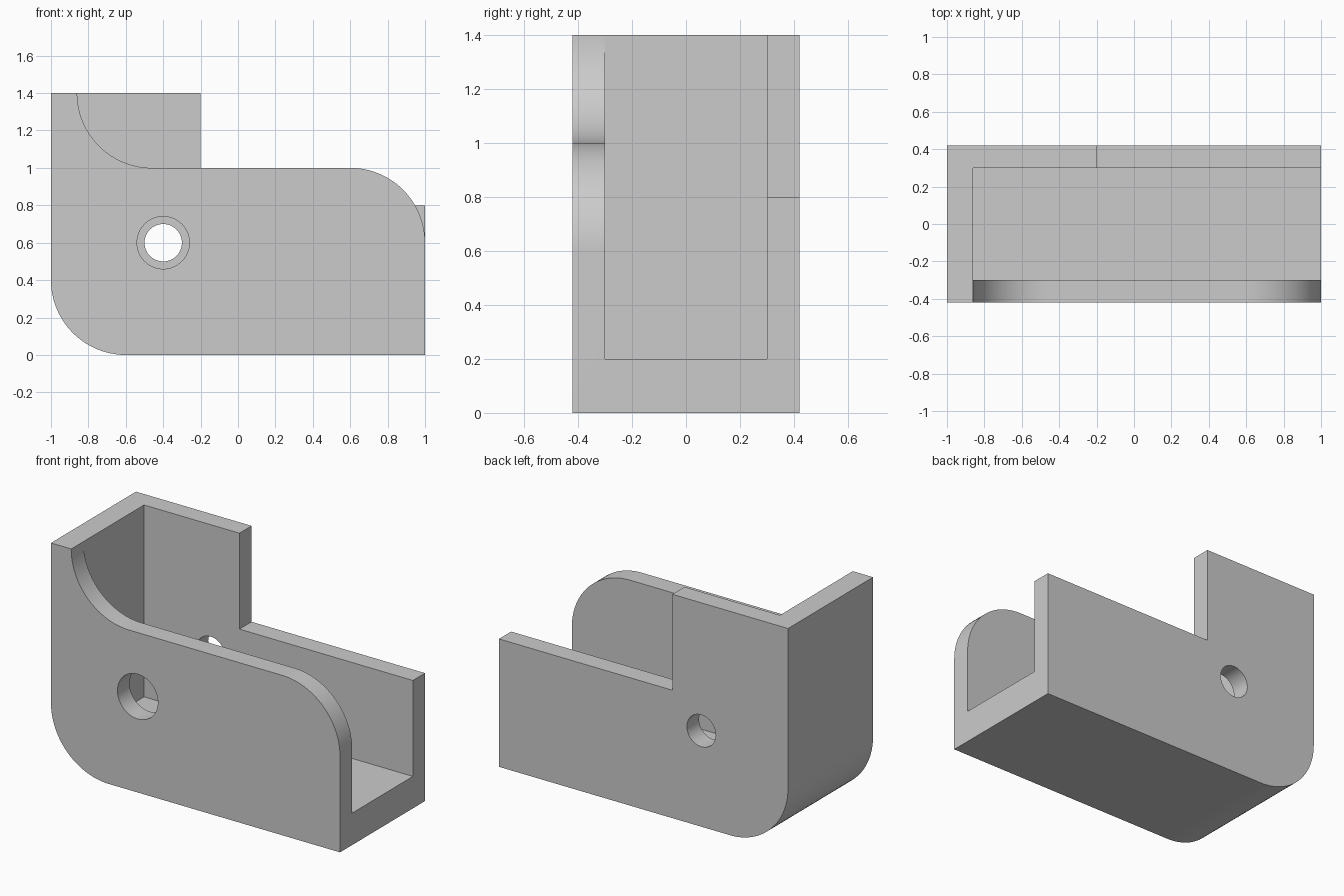
import bpy, bmesh, math

cube = bpy.data.objects.get("Cube")
if cube:
    bpy.data.objects.remove(cube, do_unlink=True)

HALF_DEPTH, WALL, RADIUS = 0.42, 0.12, 0.4
INNER_X, INNER_Y = -0.86, HALF_DEPTH - WALL

grey = bpy.data.materials.new("plain grey")
grey.use_nodes = True
colour = (0.6, 0.6, 0.6, 1)
grey.diffuse_color = colour
grey.node_tree.nodes["Principled BSDF"].inputs["Base Color"].default_value = colour


def arc(cx, cz, start, end, radius=RADIUS, steps=24):
    """Points along an arc in the x-z plane, angles in degrees."""
    angles = [math.radians(start + (end - start) * i / steps) for i in range(steps + 1)]
    return [(cx + radius * math.cos(a), cz + radius * math.sin(a)) for a in angles]


def extrude(name, profile, y0, y1):
    """Solid made by extruding an x-z profile from y0 to y1."""
    bm = bmesh.new()
    face = bm.faces.new([bm.verts.new((x, y0, z)) for x, z in profile])
    out = bmesh.ops.extrude_face_region(bm, geom=[face])
    verts = [v for v in out["geom"] if isinstance(v, bmesh.types.BMVert)]
    bmesh.ops.translate(bm, verts=verts, vec=(0, y1 - y0, 0))
    bmesh.ops.recalc_face_normals(bm, faces=bm.faces)
    mesh = bpy.data.meshes.new(name)
    bm.to_mesh(mesh)
    bm.free()
    obj = bpy.data.objects.new(name, mesh)
    bpy.context.collection.objects.link(obj)
    return obj


def rect(x0, x1, z0, z1):
    return [(x0, z0), (x1, z0), (x1, z1), (x0, z1)]


def circle(radius):
    return arc(-0.4, 0.6, 0, 360, radius, 64)[:-1]


# Solid block with the rounded lower corner
body = extrude("channel_bracket",
               arc(-0.6, 0.4, 180, 270) + [(1, 0), (1, 1.4), (-1, 1.4)],
               -HALF_DEPTH, HALF_DEPTH)
body.data.materials.append(grey)

# Curved top edge of the front wall
front_edge = ([(INNER_X, 1.6)] + arc(-0.46, 1.4, 180, 270)
              + arc(0.6, 0.6, 90, 0) + [(1.2, 0.6), (1.2, 1.6)])

cutters = [
    extrude("cavity_cutter", rect(INNER_X, 1.2, 0.2, 1.6), -INNER_Y, INNER_Y),
    extrude("front_edge_cutter", front_edge, -0.6, -0.2),
    extrude("back_step_cutter", rect(-0.2, 1.2, 0.8, 1.6), 0.2, 0.6),
    extrude("front_hole_cutter", circle(0.14), -0.6, -0.2),
    extrude("back_hole_cutter", circle(0.1), 0.2, 0.6),
]

# Cut each shape out of the block, then discard the cutter
bpy.ops.object.select_all(action="DESELECT")
bpy.context.view_layer.objects.active = body
body.select_set(True)
for cutter in cutters:
    cutter.hide_render = True
    mod = body.modifiers.new(cutter.name, "BOOLEAN")
    mod.operation = "DIFFERENCE"
    mod.solver = "EXACT"
    mod.object = cutter
    bpy.ops.object.modifier_apply(modifier=mod.name)
    bpy.data.objects.remove(cutter, do_unlink=True)

bpy.ops.object.shade_smooth_by_angle(angle=math.radians(30))
